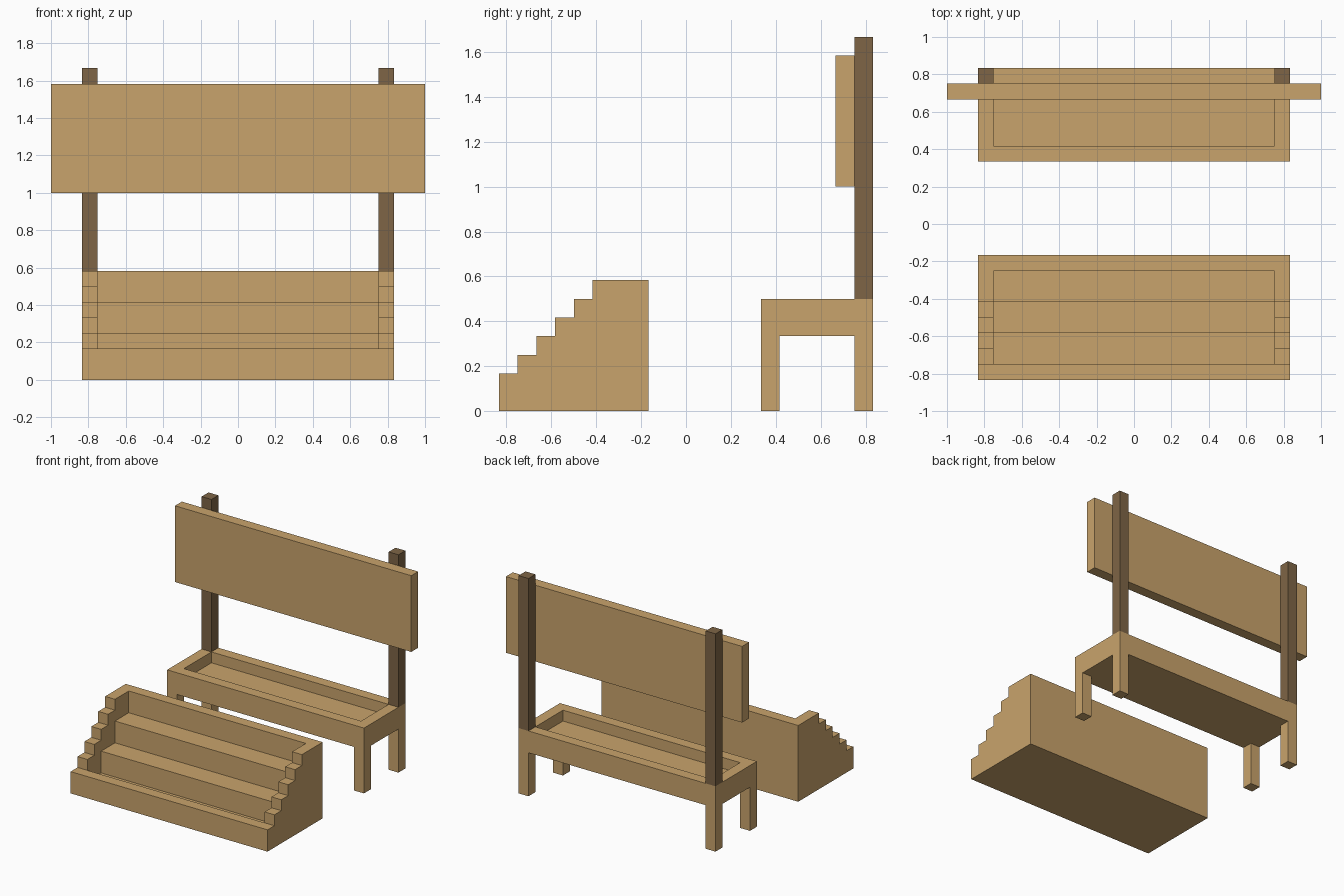
import bpy, bmesh

if "Cube" in bpy.data.objects:
    bpy.data.objects.remove(bpy.data.objects["Cube"])

U = 1 / 12  # grid unit


def material(name, rgb):
    m = bpy.data.materials.new(name)
    m.diffuse_color = (*rgb, 1)
    m.use_nodes = True
    m.node_tree.nodes["Principled BSDF"].inputs["Base Color"].default_value = m.diffuse_color
    return m


TAN = material("tan wood", (0.584, 0.371, 0.150))
BROWN = material("dark brown wood", (0.209, 0.130, 0.061))


def prism(name, x0, x1, profile, mat=TAN):
    """Extrude a (y, z) profile along x; all sizes in grid units."""
    bm = bmesh.new()
    face = bm.faces.new([bm.verts.new((x0 * U, y * U, z * U)) for y, z in profile])
    ext = bmesh.ops.extrude_face_region(bm, geom=[face])
    moved = [g for g in ext["geom"] if isinstance(g, bmesh.types.BMVert)]
    bmesh.ops.translate(bm, verts=moved, vec=((x1 - x0) * U, 0, 0))
    bmesh.ops.recalc_face_normals(bm, faces=bm.faces)
    me = bpy.data.meshes.new(name)
    bm.to_mesh(me)
    bm.free()
    me.materials.append(mat)
    ob = bpy.data.objects.new(name, me)
    bpy.context.collection.objects.link(ob)
    return ob


def box(name, x0, x1, y0, y1, z0, z1, mat=TAN):
    return prism(name, x0, x1, [(y0, z0), (y1, z0), (y1, z1), (y0, z1)], mat)


def cut(ob, cutter):
    """Subtract the cutter and remove it."""
    mod = ob.modifiers.new("cut", "BOOLEAN")
    mod.operation = "DIFFERENCE"
    mod.solver = "EXACT"
    mod.object = cutter
    cutter.hide_render = True
    bpy.context.view_layer.objects.active = ob
    bpy.ops.object.modifier_apply(modifier=mod.name)
    bpy.data.objects.remove(cutter)


# Stepped display stand: stair-shaped sides, then three hollowed-out shelves
outline = [(-2, 7), (-2, 0), (-10, 0), (-10, 2)]
for i in range(1, 6):
    outline += [(-10 + i, 1 + i), (-10 + i, 2 + i)]
stand = prism("stepped_display", -10, 10, outline)
shelves = [(-9, 8)]
for i in range(3):
    shelves += [(-9 + 2 * i, 1 + 2 * i), (-7 + 2 * i, 1 + 2 * i)]
shelves.append((-3, 8))
cut(stand, prism("shelf_cutter", -9, 9, shelves))

# Tray table: recess in the top, two crossing gaps leave four legs
table = box("tray_table", -10, 10, 4, 10, 0, 6)
cut(table, box("tray_cutter", -9, 9, 5, 9, 5, 7))
cut(table, box("front_gap_cutter", -9, 9, 3, 11, -1, 4))
cut(table, box("side_gap_cutter", -11, 11, 5, 9, -1, 4))

# Sign posts on the rear corners of the table
for side, x in (("left", -10), ("right", 9)):
    box(side + "_sign_post", x, x + 1, 9, 10, 6, 20, BROWN)

# Sign board
box("sign_board", -12, 12, 8, 9, 12, 19)
